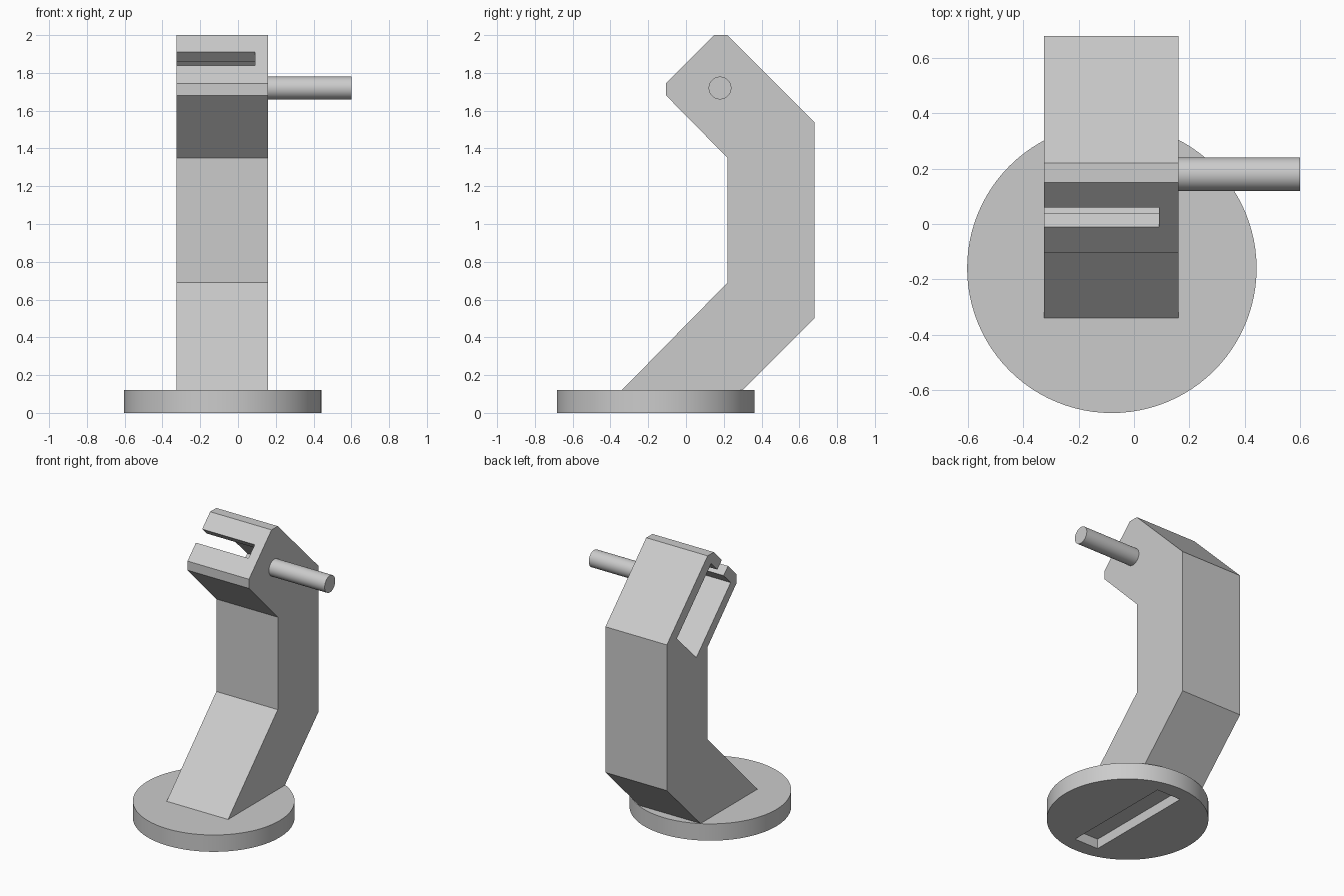
import bpy
import bmesh
import math
from mathutils import Vector, Matrix

cube = bpy.data.objects.get("Cube")
if cube:
    bpy.data.objects.remove(cube, do_unlink=True)

grey = bpy.data.materials.new("light_grey")
grey.use_nodes = True
grey.diffuse_color = (0.6, 0.6, 0.6, 1)
grey.node_tree.nodes["Principled BSDF"].inputs["Base Color"].default_value = (0.6, 0.6, 0.6, 1)


def add_object(name, bm):
    bmesh.ops.recalc_face_normals(bm, faces=bm.faces)
    mesh = bpy.data.meshes.new(name)
    bm.to_mesh(mesh)
    bm.free()
    mesh.materials.append(grey)
    obj = bpy.data.objects.new(name, mesh)
    bpy.context.collection.objects.link(obj)
    return obj


def activate(obj):
    bpy.ops.object.select_all(action="DESELECT")
    obj.select_set(True)
    bpy.context.view_layer.objects.active = obj


def prism(name, profile, x0, x1):
    """Extrude a (y, z) outline along x."""
    bm = bmesh.new()
    face = bm.faces.new([bm.verts.new((x0, y, z)) for y, z in profile])
    new = bmesh.ops.extrude_face_region(bm, geom=[face])["geom"]
    verts = [v for v in new if isinstance(v, bmesh.types.BMVert)]
    bmesh.ops.translate(bm, verts=verts, vec=(x1 - x0, 0, 0))
    return add_object(name, bm)


def cylinder(name, center, radius, depth, rotation, segments):
    bm = bmesh.new()
    bmesh.ops.create_cone(bm, cap_ends=True, segments=segments, radius1=radius,
                          radius2=radius, depth=depth,
                          matrix=Matrix.Translation(Vector(center)) @ rotation)
    return add_object(name, bm)


def cut(obj, cutter):
    cutter.hide_render = True
    activate(obj)
    mod = obj.modifiers.new("cut", "BOOLEAN")
    mod.operation = "DIFFERENCE"
    mod.solver = "EXACT"
    mod.object = cutter
    bpy.ops.object.modifier_apply(modifier=mod.name)
    bpy.data.objects.remove(cutter, do_unlink=True)


def smooth(obj):
    activate(obj)
    bpy.ops.object.shade_smooth_by_angle(angle=math.radians(30))


# Bent arm with a tilted head
arm = prism("arm", [(-0.35, 0.11), (0.22, 0.69), (0.22, 1.35), (-0.105, 1.68),
                    (-0.105, 1.745), (0.15, 2.0), (0.22, 2.0), (0.68, 1.54),
                    (0.68, 0.5), (0.29, 0.11)], -0.325, 0.16)

# Tilted pocket in the head: narrow mouth, wide cavity, open on one side
# u runs across the pocket, v runs out through the mouth
pocket = [(1.83, 2.0), (1.97, 2.0), (1.97, 1.75), (2.11, 1.75),
          (2.11, 0.975), (1.67, 0.975), (1.67, 1.75), (1.83, 1.75)]
cut(arm, prism("pocket_cutter", [((u - v) / 2, (u + v) / 2) for u, v in pocket], -0.4, 0.09))

# Round base with a shallow slot underneath
cx, cy = -0.08, -0.16
base = cylinder("base", (cx, cy, 0.06), 0.523, 0.12, Matrix.Identity(4), 96)
slot = [(cy - 0.415, -0.1), (cy + 0.415, -0.1), (cy + 0.415, 0.07), (cy - 0.415, 0.07)]
cut(base, prism("slot_cutter", slot, cx - 0.095, cx + 0.095))
smooth(base)

# Side peg
peg = cylinder("peg", (0.375, 0.18, 1.72), 0.06, 0.45, Matrix.Rotation(math.pi / 2, 4, "Y"), 48)
smooth(peg)
